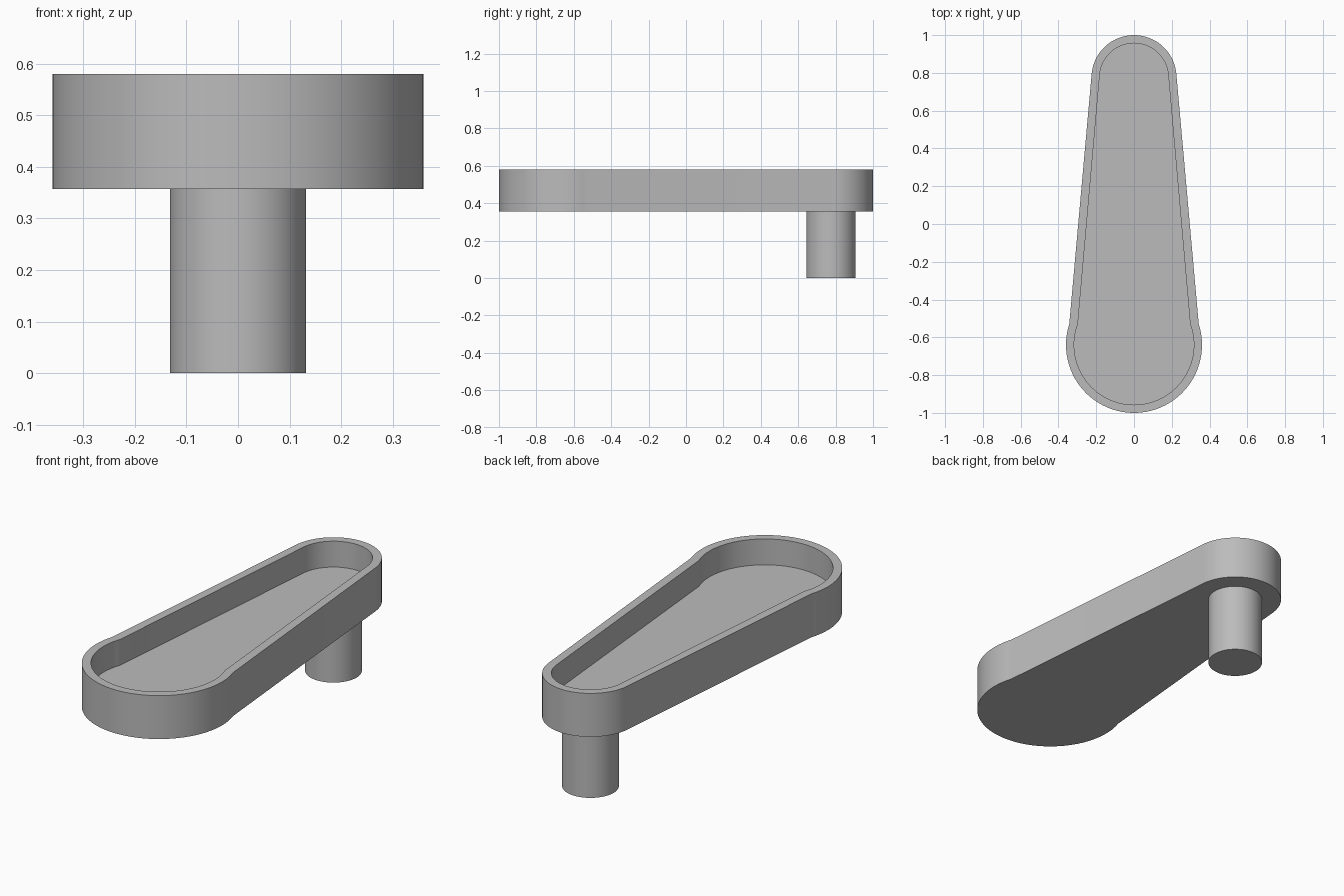
import bpy, bmesh
from math import sin, cos, pi, asin, radians

cube = bpy.data.objects.get("Cube")
if cube:
    bpy.data.objects.remove(cube)

BIG_Y, BIG_R = -0.64, 0.36
SMALL_Y, SMALL_R = 0.775, 0.225
NECK_Y = -0.53            # where the straight sides meet the big round end
WALL = 0.043
BOTTOM, FLOOR, TOP = 0.357, 0.447, 0.58

grey = bpy.data.materials.new("plain grey")
grey.use_nodes = True
colour = (0.5, 0.5, 0.5, 1)
grey.diffuse_color = colour
grey.node_tree.nodes["Principled BSDF"].inputs["Base Color"].default_value = colour


def arc(cy, r, start, end, n):
    steps = [start + (end - start) * i / n for i in range(n + 1)]
    return [(r * cos(a), cy + r * sin(a)) for a in steps]


def outline(inset):
    """Tapered arm outline: small round end, straight sides, big round end."""
    big, small = BIG_R - inset, SMALL_R - inset
    neck = asin((NECK_Y - BIG_Y) / big)
    tilt = radians(5.2)
    return (arc(SMALL_Y, small, tilt, pi - tilt, 40)
            + arc(BIG_Y, big, pi - neck, 2 * pi + neck, 64))


def finish(name, bm):
    bmesh.ops.recalc_face_normals(bm, faces=bm.faces)
    mesh = bpy.data.meshes.new(name)
    bm.to_mesh(mesh)
    bm.free()
    mesh.materials.append(grey)
    ob = bpy.data.objects.new(name, mesh)
    bpy.context.collection.objects.link(ob)
    bpy.ops.object.select_all(action='DESELECT')
    ob.select_set(True)
    bpy.context.view_layer.objects.active = ob
    bpy.ops.object.shade_smooth_by_angle(angle=radians(15))
    return ob


# Hollow tray arm: outer wall, rim, inner wall, closed by underside and floor
bm = bmesh.new()
rings = []
for inset, z in ((0, BOTTOM), (0, TOP), (WALL, TOP), (WALL, FLOOR)):
    rings.append([bm.verts.new((x, y, z)) for x, y in outline(inset)])
for low, high in zip(rings, rings[1:]):
    for i in range(len(low)):
        bm.faces.new((low[i - 1], low[i], high[i], high[i - 1]))
bm.faces.new(rings[0])
bm.faces.new(rings[-1])
finish("tray_arm", bm)

# Round post under the small end
bm = bmesh.new()
bmesh.ops.create_cone(bm, cap_ends=True, segments=64, radius1=0.132, radius2=0.132, depth=BOTTOM)
bmesh.ops.translate(bm, verts=bm.verts, vec=(0, SMALL_Y, BOTTOM / 2))
finish("post", bm)
